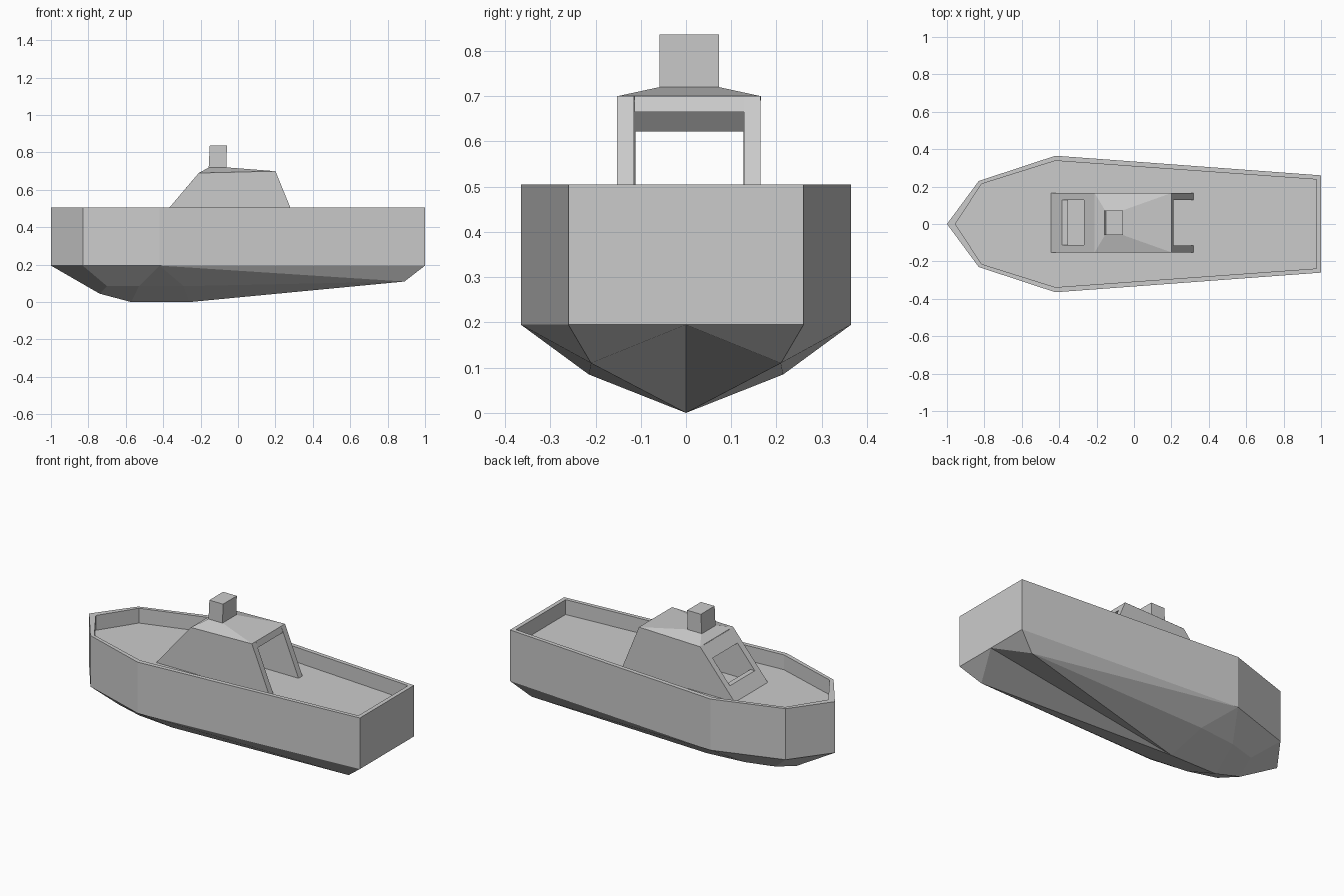
import bpy, bmesh

if "Cube" in bpy.data.objects:
    bpy.data.objects.remove(bpy.data.objects["Cube"])

grey = bpy.data.materials.new("light_grey")
grey.diffuse_color = (0.6, 0.6, 0.6, 1)
grey.use_nodes = True
grey.node_tree.nodes["Principled BSDF"].inputs["Base Color"].default_value = grey.diffuse_color
RIM, CHINE, DECK = 0.505, 0.195, 0.415
YC = 0.007  # cabin centre line


def add_mesh(name, verts, faces):
    """Flat shaded mesh object with outward normals."""
    me = bpy.data.meshes.new(name)
    me.from_pydata(verts, [], faces)
    bm = bmesh.new()
    bm.from_mesh(me)
    bmesh.ops.remove_doubles(bm, verts=bm.verts, dist=0.0005)
    bmesh.ops.recalc_face_normals(bm, faces=bm.faces)
    bm.to_mesh(me)
    bm.free()
    me.materials.append(grey)
    ob = bpy.data.objects.new(name, me)
    bpy.context.collection.objects.link(ob)
    return ob


def loft(name, rings, closed=False):
    """Skin a list of equal-length rings; cap the ends, or join them."""
    n = len(rings[0])
    verts = [p for r in rings for p in r]
    pairs = [(i, i + 1) for i in range(len(rings) - 1)]
    faces = []
    if closed:
        pairs.append((len(rings) - 1, 0))
    else:
        faces = [list(range(n)), list(range(len(verts) - n, len(verts)))]
    for a, b in pairs:
        for j in range(n):
            k = (j + 1) % n
            faces.append((a * n + j, a * n + k, b * n + k, b * n + j))
    return add_mesh(name, verts, faces)


# Hull: half of the skin as named points, mirrored across the keel
half = {
    "bow": (-1, 0, CHINE), "v1": (-.83, .23, CHINE), "v2": (-.42, .365, CHINE),
    "v3": (1, .26, CHINE), "tm": (1, 0, CHINE),
    "bow_t": (-1, 0, RIM), "v1_t": (-.83, .23, RIM), "v2_t": (-.42, .365, RIM),
    "v3_t": (1, .26, RIM), "tm_t": (1, 0, RIM),
    "bow_i": (-.955, 0, RIM), "v1_i": (-.815, .214, RIM), "v2_i": (-.42, .338, RIM),
    "v3_i": (.975, .238, RIM), "tm_i": (.975, 0, RIM),
    "bow_d": (-.955, 0, DECK), "v1_d": (-.815, .214, DECK), "v2_d": (-.42, .338, DECK),
    "v3_d": (.975, .238, DECK), "tm_d": (.975, 0, DECK),
    "c1": (-.70, .14, .085), "c2": (-.53, .19, .085), "c3": (-.29, .215, .085),
    "c4": (.89, .21, .11),
    "k0": (-.74, 0, .045), "k1": (-.57, 0, 0), "k2": (-.26, 0, 0),
}
names = list(half)
plan = ["bow", "v1", "v2", "v3", "tm"]
panels = []
for lo, hi in (("", "_t"), ("_t", "_i"), ("_i", "_d")):   # sides, rim, bulwark
    for a, b in zip(plan, plan[1:]):
        panels.append([a + lo, b + lo, b + hi, a + hi])
panels.append([p + "_d" for p in plan])                    # deck
panels += [s.split() for s in (                            # bottom
    "bow v1 c1 k0", "v1 v2 c2 c1", "v2 c3 c2", "v2 c4 c3", "v2 v3 c4",
    "c1 c2 k1 k0", "c2 c3 k2 k1", "c3 c4 k2", "v3 tm c4", "tm k2 c4")]
pts = list(half.values())
n = len(pts)
faces = [[names.index(p) for p in panel] for panel in panels]
add_mesh("hull", pts + [(x, -y, z) for x, y, z in pts],
         faces + [[i + n for i in reversed(f)] for f in faces])

# Cabin side walls
side = [(-.443, DECK), (-.21, .69), (.20, .70), (.317, DECK)]
for label, y0, y1 in (("right", -.152, -.115), ("left", .128, .165)):
    loft("cabin_wall_" + label, [[(x, y, z) for x, z in side] for y in (y0, y1)])


# Windshield: sloped frame around an open window
def slope_rect(z0, z1, y0, y1, inset):
    def at(z):
        return -.443 + (z - DECK) * .847 + inset
    return [(at(z0), y0, z0), (at(z0), y1, z0), (at(z1), y1, z1), (at(z1), y0, z1)]


outer = (DECK, .688, -.115, .128)
window = (.485, .622, -.112, .127)
loft("windshield_frame", [slope_rect(*outer, 0), slope_rect(*window, 0),
                          slope_rect(*window, .03), slope_rect(*outer, .03)], closed=True)


# Roof: slab with hipped top rising to the funnel
def ring(x0, x1, h, z0, z1):
    return [(x0, YC - h, z0), (x1, YC - h, z1), (x1, YC + h, z1), (x0, YC + h, z0)]


loft("cabin_roof", [ring(-.215, .212, .121, .665, .665), ring(-.21, .20, .121, .69, .70)])
loft("roof_top", [ring(-.21, .20, .1585, .69, .70), ring(-.155, -.06, .066, .72, .72)])

# Funnel
loft("funnel", [ring(-.157, -.063, .066, .715, .715), ring(-.151, -.059, .066, .836, .836)])
